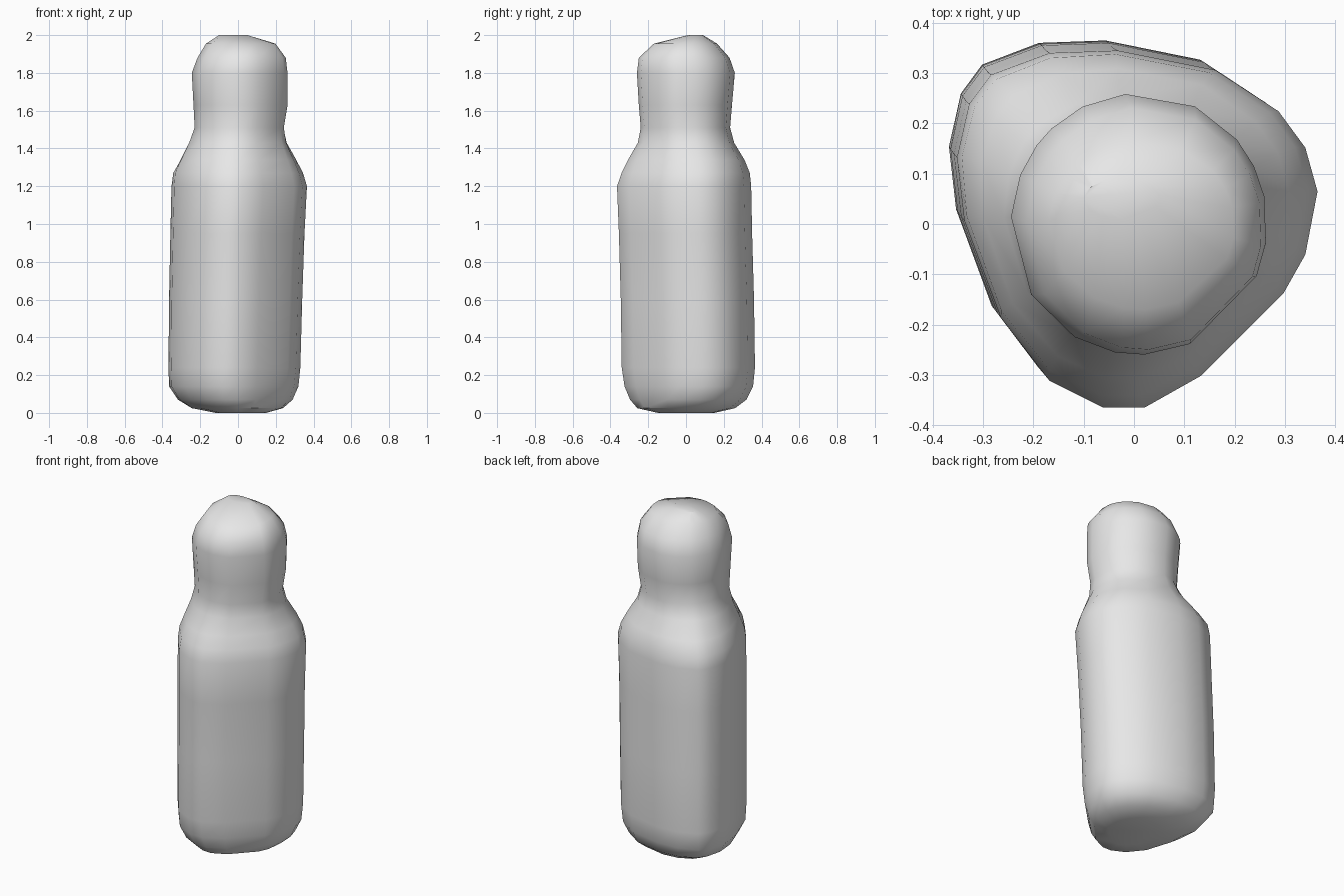
import bpy
import bmesh
import math
from mathutils import Vector

cube = bpy.data.objects.get("Cube")
if cube:
    bpy.data.objects.remove(cube, do_unlink=True)

# Soft grey material
grey = bpy.data.materials.new("soft_grey")
grey.use_nodes = True
colour = (0.8, 0.8, 0.8, 1)
grey.diffuse_color = colour
grey.node_tree.nodes["Principled BSDF"].inputs["Base Color"].default_value = colour

# Rounded triangular cross-section of the body, counter-clockwise
section = [(.37, .08), (.345, .17), (.29, .245), (.16, .33), (-.04, .37),
           (-.18, .365), (-.3, .32), (-.345, .26), (-.37, .15), (-.355, .02),
           (-.28, -.18), (-.18, -.31), (-.07, -.365), (.015, -.365),
           (.13, -.3), (.3, -.13), (.345, -.05)]
section = [Vector(p) / .37 for p in section]

# Ring levels: height, x min, x max, y min, y max, roundness
levels = [
    (.0, -.12, .15, -.15, .15, .5),
    (.025, -.25, .24, -.26, .26, .3),
    (.07, -.32, .29, -.3, .32, .1),
    (.14, -.365, .32, -.33, .355, 0),
    (.24, -.368, .33, -.345, .365, 0),
    (.6, -.365, .34, -.35, .36, 0),
    (.95, -.358, .352, -.36, .35, 0),
    (1.2, -.352, .365, -.37, .345, 0),
    (1.27, -.345, .345, -.345, .338, .1),
    (1.34, -.31, .31, -.31, .31, .3),
    (1.43, -.262, .262, -.256, .256, .7),
    (1.51, -.23, .245, -.24, .235, 1),
    (1.63, -.236, .265, -.25, .245, 1),
    (1.8, -.245, .265, -.26, .26, 1),
    (1.88, -.215, .255, -.25, .232, 1),
    (1.955, -.17, .2, -.17, .165, 1),
    (2.0, -.1, .05, .01, .09, 1),
]


def ring_points(z, x0, x1, y0, y1, roundness):
    centre = Vector(((x0 + x1) / 2, (y0 + y1) / 2))
    for p in section:
        q = p.lerp(p.normalized(), roundness)
        yield (centre.x + q.x * (x1 - x0) / 2, centre.y + q.y * (y1 - y0) / 2, z)


# Bottle body, neck and cap as one continuous loft
bm = bmesh.new()
rings = [[bm.verts.new(p) for p in ring_points(*lv)] for lv in levels]
n = len(section)
for low, high in zip(rings, rings[1:]):
    for i in range(n):
        j = (i + 1) % n
        bm.faces.new((low[i], low[j], high[j], high[i]))
bm.faces.new(rings[0][::-1])
bm.faces.new(rings[-1])
bmesh.ops.recalc_face_normals(bm, faces=bm.faces)
mesh = bpy.data.meshes.new("bottle")
bm.to_mesh(mesh)
bm.free()
mesh.materials.append(grey)
bottle = bpy.data.objects.new("bottle", mesh)
bpy.context.collection.objects.link(bottle)
bpy.context.view_layer.objects.active = bottle
bottle.select_set(True)
bpy.ops.object.shade_smooth_by_angle(angle=math.radians(40))
